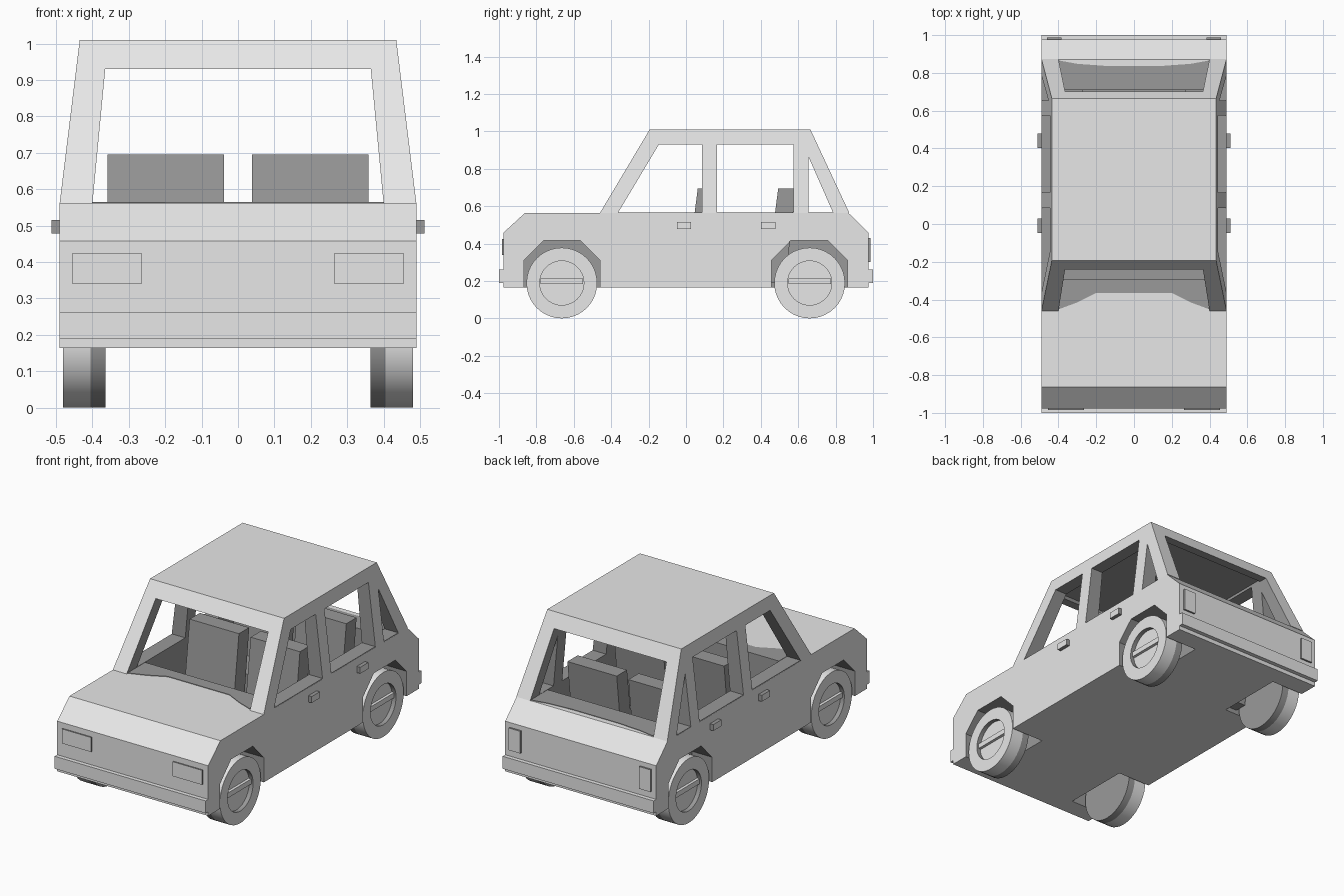
import bpy, bmesh, math
from mathutils import Matrix

if "Cube" in bpy.data.objects:
    bpy.data.objects.remove(bpy.data.objects["Cube"])


def colour(name, v):
    mat = bpy.data.materials.new(name)
    mat.diffuse_color = (v, v, v, 1)
    mat.use_nodes = True
    mat.node_tree.nodes["Principled BSDF"].inputs["Base Color"].default_value = mat.diffuse_color
    return mat


paint, trim = colour("light grey", 0.8), colour("dark grey", 0.32)
BELT = 0.562


def finish(name, bm, dark=None):
    """Make the object; dark(face) picks the faces in dark grey."""
    bmesh.ops.recalc_face_normals(bm, faces=bm.faces)
    for f in bm.faces:
        if dark:
            f.material_index = int(dark(f))
    me = bpy.data.meshes.new(name)
    bm.to_mesh(me)
    bm.free()
    me.materials.append(paint)
    me.materials.append(trim)
    ob = bpy.data.objects.new(name, me)
    bpy.context.collection.objects.link(ob)
    return ob


def all_dark(f):
    return True


def prism(name, pts, lo, hi, axis="x", dark=None):
    """Extrude a (y,z), (x,z) or (x,y) profile along x, y or z."""
    bm = bmesh.new()
    place = {"x": lambda a, b, t: (t, a, b), "y": lambda a, b, t: (a, t, b),
             "z": lambda a, b, t: (a, b, t)}[axis]
    rings = [[bm.verts.new(place(a, b, t)) for a, b in pts] for t in (lo, hi)]
    bm.faces.new(rings[0])
    bm.faces.new(rings[1])
    n = len(pts)
    for i in range(n):
        j = (i + 1) % n
        bm.faces.new((rings[0][i], rings[0][j], rings[1][j], rings[1][i]))
    return finish(name, bm, dark)


def frustum(name, low, high, dark=None):
    """Tapered block; each end is (half width, front y, back y, z)."""
    bm = bmesh.new()
    bmesh.ops.create_cube(bm, size=2)
    for v in bm.verts:
        w, y0, y1, z = high if v.co.z > 0 else low
        v.co = (w * v.co.x, y1 if v.co.y > 0 else y0, z)
    return finish(name, bm, dark)


def box(name, x0, x1, y0, y1, z0, z1, dark=None):
    x0, x1 = sorted((x0, x1))
    return prism(name, [(y0, z0), (y1, z0), (y1, z1), (y0, z1)], x0, x1, "x", dark)


def cut(ob, cutter):
    """Subtract the cutter; the new faces keep its dark grey index."""
    cutter.hide_render = True
    mod = ob.modifiers.new("cut", "BOOLEAN")
    mod.operation = "DIFFERENCE"
    mod.solver = "EXACT"
    mod.object = cutter
    bpy.context.view_layer.objects.active = ob
    bpy.ops.object.modifier_apply(modifier=mod.name)
    bpy.data.objects.remove(cutter)


# Lower body with chamfered nose and tail
body = prism("body", [(-0.976, 0.164), (0.976, 0.164), (0.976, 0.458), (0.87, BELT),
                      (-0.863, BELT), (-0.976, 0.458)], -0.49, 0.49)

# Wheel arches
for yc in (-0.663, 0.66):
    arch = [(-0.203, 0.1), (0.203, 0.1), (0.203, 0.31), (0.1, 0.415), (-0.1, 0.415), (-0.203, 0.31)]
    for s in (-1, 1):
        lo, hi = sorted((s * 0.28, s * 0.6))
        cut(body, prism("arch_cutter", [(yc + y, z) for y, z in arch], lo, hi, "x", all_dark))

# Interior hollow: wide at the front and above the arches, narrow between the rear arches
cut(body, box("cabin_cutter", -0.402, 0.402, -0.29, 0.71, 0.43, 0.7, all_dark))
cut(body, box("floor_cutter", -0.402, 0.402, -0.29, 0.44, 0.2, 0.5, all_dark))
cut(body, box("rear_floor_cutter", -0.27, 0.27, 0.3, 0.71, 0.2, 0.5, all_dark))

# Cabin shell with roof and thick pillars
cabin = frustum("cabin", (0.49, -0.461, 0.874, BELT), (0.435, -0.194, 0.665, 1.01))
cut(cabin, frustum("void_cutter", (0.408, -0.447, 0.853, 0.5), (0.367, -0.181, 0.645, 0.945), all_dark))
cut(cabin, prism("screen_cutter", [(-0.406, 0.5), (0.406, 0.5), (0.365, 0.93), (-0.365, 0.93)],
                 -1.2, 1.2, "y", all_dark))
side_windows = [
    [(-0.402, 0.5), (0.085, 0.5), (0.085, 0.93), (-0.145, 0.93)],
    [(0.166, 0.5), (0.574, 0.5), (0.574, 0.93), (0.166, 0.93)],
    [(0.654, 0.5), (0.815, 0.5), (0.654, 0.866)],
]
for pts in side_windows:
    cut(cabin, prism("window_cutter", pts, -1, 1, "x", all_dark))

# Dark window sills, dashboard and rear shelf plates
for s in (-1, 1):
    for y0, y1 in ((-0.364, 0.085), (0.166, 0.574), (0.654, 0.787)):
        box("window_sill", s * 0.402, s * 0.489, y0, y1, BELT - 0.002, BELT + 0.003, all_dark)
dash = [(-0.4, -0.452), (-0.3, -0.415), (-0.2, -0.365), (0.2, -0.365), (0.3, -0.415), (0.4, -0.452)]
shelf = [(-0.4, 0.866), (-0.3, 0.848), (-0.15, 0.837), (0.15, 0.837), (0.3, 0.848), (0.4, 0.866)]
for name, edge, y in (("dashboard", dash, -0.29), ("rear_shelf", shelf, 0.71)):
    prism(name, edge + [(0.4, y), (-0.4, y)], BELT - 0.002, BELT + 0.003, "z", all_dark)

# Bumpers
for name, y0, y1 in (("front_bumper", -1.0, -0.97), ("rear_bumper", 0.97, 1.0)):
    box(name, -0.49, 0.49, y0, y1, 0.188, 0.261)


# Wheels: tyre with a dark inner half, a recessed hub and a crossbar
def wheel(name, side, yc):
    bm = bmesh.new()
    turn = Matrix.Rotation(math.radians(90), 4, "Y")
    bmesh.ops.create_cone(bm, cap_ends=True, segments=40, radius1=0.189, radius2=0.189,
                          depth=0.117, matrix=turn)
    bmesh.ops.bisect_plane(bm, geom=bm.verts[:] + bm.edges[:] + bm.faces[:],
                           plane_co=(-side * 0.017, 0, 0), plane_no=(1, 0, 0))
    outer = max(bm.faces, key=lambda f: f.calc_center_median().x * side)
    bmesh.ops.inset_region(bm, faces=[outer], thickness=0.071)
    rim = bmesh.ops.extrude_face_region(bm, geom=[outer])
    bmesh.ops.delete(bm, geom=[outer], context="FACES_ONLY")
    for v in rim["geom"]:
        if isinstance(v, bmesh.types.BMVert):
            v.co.x -= side * 0.025
    bar = bmesh.ops.create_cube(bm, size=1)
    for v in bar["verts"]:
        v.co = (side * 0.04 + v.co.x * 0.02, v.co.y * 0.226, v.co.z * 0.03 + 0.01)

    def dark(f):
        c = f.calc_center_median()
        r = math.hypot(c.y, c.z)
        hub_wall = abs(f.normal.x) < 0.5 and 0.11 < r < 0.13 and len(f.verts) == 4
        return c.x * side < -0.018 or hub_wall

    ob = finish(name, bm, dark)
    ob.location = (side * 0.422, yc, 0.189)
    bpy.ops.object.select_all(action="DESELECT")
    ob.select_set(True)
    bpy.context.view_layer.objects.active = ob
    bpy.ops.object.shade_smooth_by_angle(angle=math.radians(30))


def edge_y(f):
    return abs(f.normal.y) < 0.5


def edge_x(f):
    return abs(f.normal.x) < 0.5


for s, side in ((-1, "left"), (1, "right")):
    for yc, end in ((-0.664, "front"), (0.661, "rear")):
        wheel(f"{end}_{side}_wheel", s, yc)

    # Lamps with dark edges
    box(f"{side}_headlight", s * 0.265, s * 0.455, -0.984, -0.97, 0.34, 0.425, edge_y)
    box(f"{side}_tail_light", s * 0.385, s * 0.46, 0.97, 0.987, 0.3, 0.43, edge_y)

    # Door handles with dark edges
    for y, end in ((-0.048, "front"), (0.402, "rear")):
        box(f"{end}_{side}_door_handle", s * 0.485, s * 0.512, y, y + 0.076, 0.478, 0.515, edge_x)

    # Seats: cushion and reclined back in one profile
    for dy, end in ((0.0, "front"), (0.43, "rear")):
        seat = [(-0.17, 0.19), (0.1, 0.19), (0.158, 0.695), (0.063, 0.695), (0.02, 0.36), (-0.17, 0.36)]
        lo, hi = sorted((s * 0.038, s * 0.358))
        prism(f"{end}_{side}_seat", [(y + dy, z) for y, z in seat], lo, hi, "x", all_dark)
